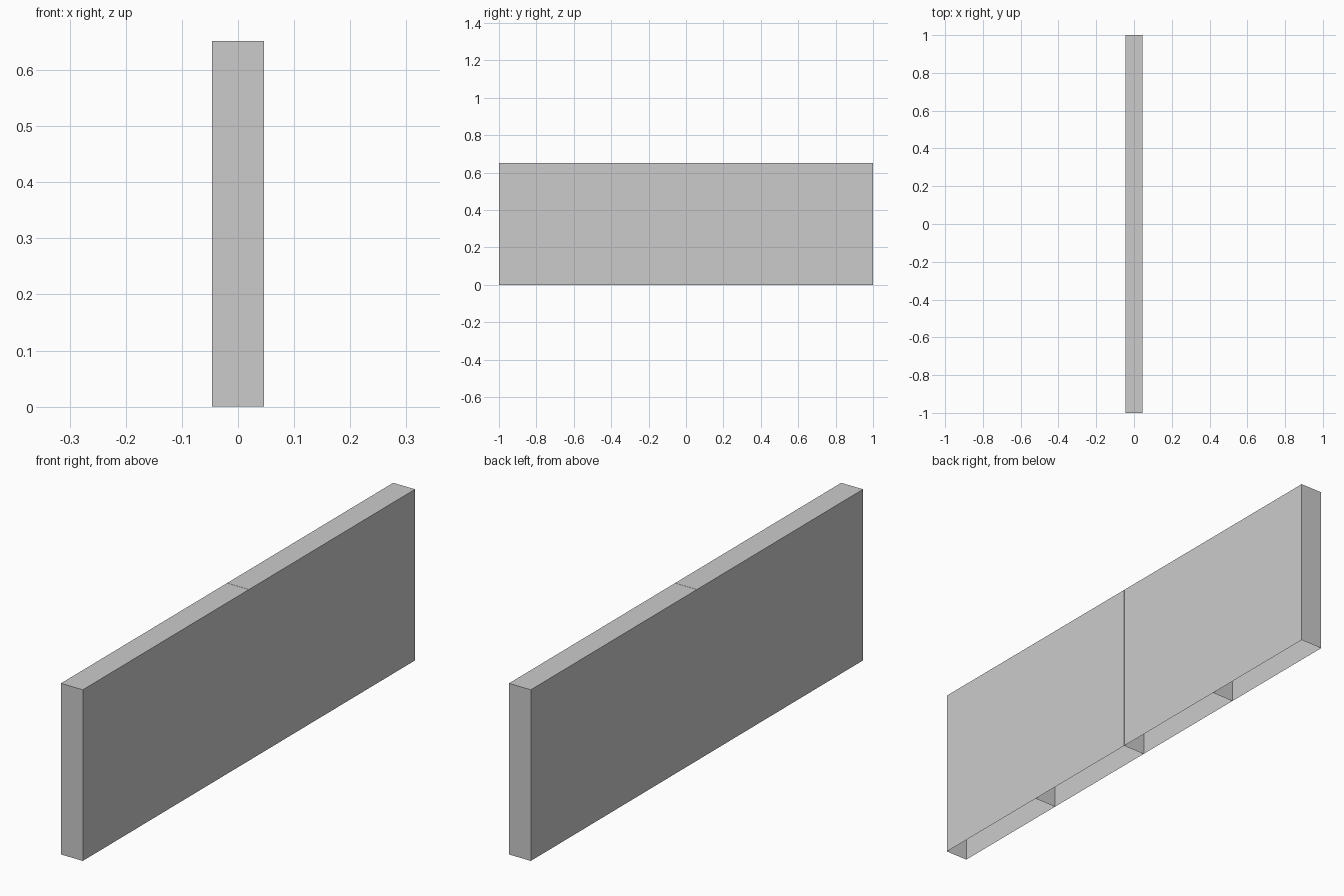
import bpy, bmesh
from mathutils import Matrix, Vector

if "Cube" in bpy.data.objects:
    bpy.data.objects.remove(bpy.data.objects["Cube"])

WIDTH, HEIGHT, HALF, GAP = 0.092, 0.652, 1.0, 0.0005


def make_half(name, side):
    """Hollow panel half, open underneath, with one dividing web."""
    bm = bmesh.new()
    length = HALF - GAP
    centre = side * (HALF + GAP) / 2
    size = Matrix.Diagonal((WIDTH, length, HEIGHT, 1))
    bmesh.ops.create_cube(bm, size=1, matrix=Matrix.Translation((0, centre, HEIGHT / 2)) @ size)
    bmesh.ops.recalc_face_normals(bm, faces=bm.faces)
    # open underside
    bottom = [f for f in bm.faces if f.normal.z < -0.9]
    bmesh.ops.delete(bm, geom=bottom, context='FACES_ONLY')
    # thin web across the middle of the half
    x, y = WIDTH / 2, side * HALF / 2
    web = [bm.verts.new(Vector(p)) for p in
           ((-x, y, 0), (-x, y, HEIGHT), (x, y, HEIGHT), (x, y, 0))]
    bm.faces.new(web)
    mesh = bpy.data.meshes.new(name)
    bm.to_mesh(mesh)
    bm.free()
    obj = bpy.data.objects.new(name, mesh)
    bpy.context.collection.objects.link(obj)


# Two matching halves meeting in a fine seam
make_half("front_panel_half", -1)
make_half("back_panel_half", 1)
